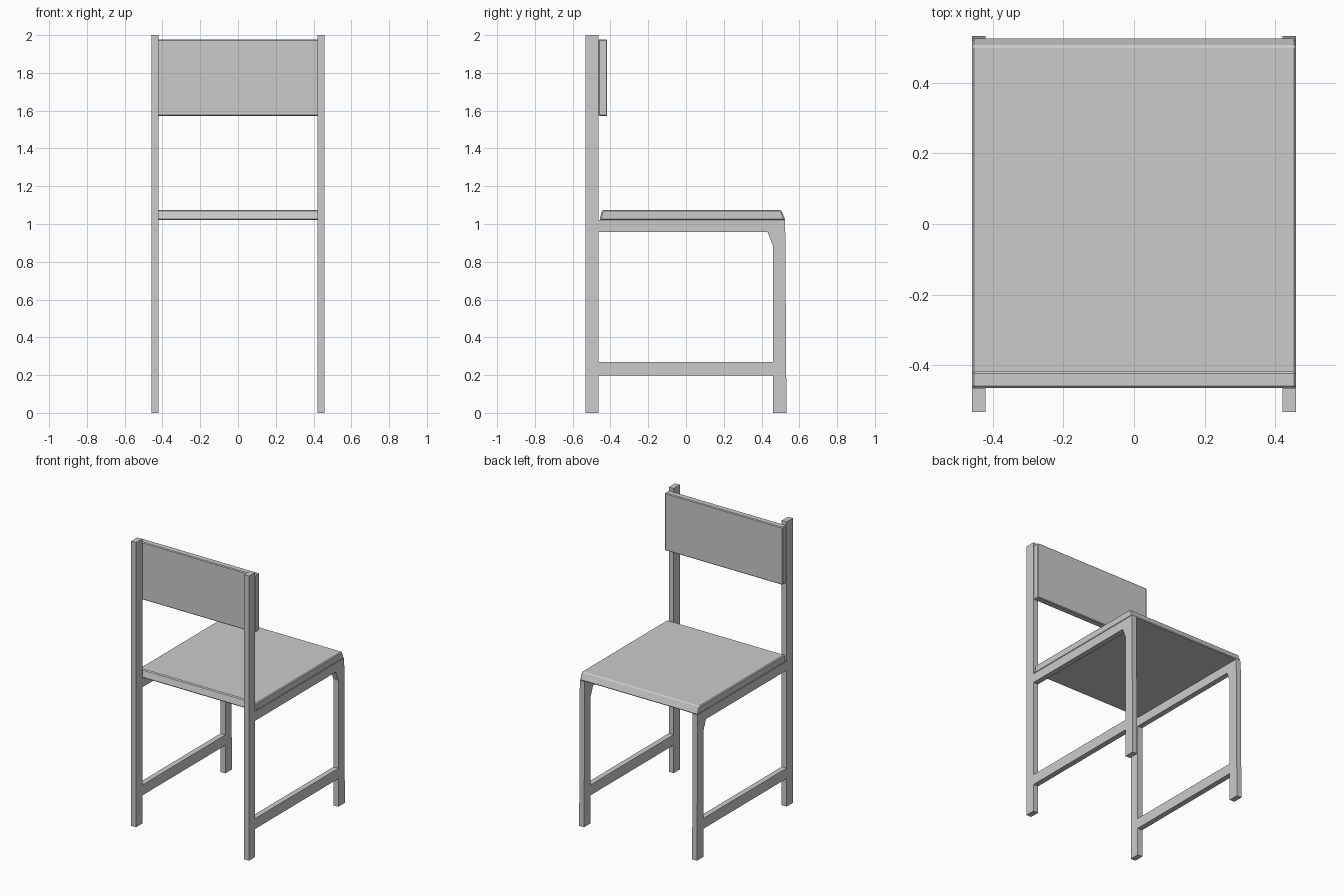
import bpy

if "Cube" in bpy.data.objects:
    bpy.data.objects.remove(bpy.data.objects["Cube"])


def profile_part(name, pts, x0, x1, mirror=False, bevel=0.0):
    """Extrude a (y, z) side profile from x0 to x1."""
    n = len(pts)
    verts = [(x, y, z) for x in (x0, x1) for y, z in pts]
    faces = [tuple(range(n))[::-1], tuple(range(n, 2 * n))]
    faces += [(i, (i + 1) % n, n + (i + 1) % n, n + i) for i in range(n)]
    mesh = bpy.data.meshes.new(name)
    mesh.from_pydata(verts, [], faces)
    obj = bpy.data.objects.new(name, mesh)
    bpy.context.collection.objects.link(obj)
    if bevel:
        mod = obj.modifiers.new("edge_bevel", 'BEVEL')
        mod.width = bevel
        mod.segments = 1
        mod.limit_method = 'ANGLE'
    if mirror:
        obj.modifiers.new("mirror", 'MIRROR').use_axis[0] = True
    return obj


def rect(y0, y1, z0, z1):
    return [(y0, z0), (y1, z0), (y1, z1), (y0, z1)]


INNER, OUTER = 0.42, 0.458

# Tall back posts
profile_part("back_post", rect(-0.532, -0.463, 0, 2.0), INNER, OUTER, mirror=True)

# Front leg and seat rail in one piece, with a braced inner corner
profile_part("front_leg_and_rail",
             [(-0.463, 0.957), (0.432, 0.957), (0.46, 0.885), (0.46, 0),
              (0.532, 0), (0.525, 1.02), (-0.463, 1.02)],
             INNER, OUTER, mirror=True)

# Low side stretchers
profile_part("side_stretcher", rect(-0.463, 0.46, 0.197, 0.27), INNER, OUTER, mirror=True)

# Seat slab with sloped front and back edges
profile_part("seat",
             [(-0.458, 1.02), (0.526, 1.02), (0.504, 1.074), (-0.444, 1.074)],
             -0.458, 0.458, bevel=0.006)

# Backrest panel, fixed to the front of the posts
profile_part("backrest", rect(-0.463, -0.417, 1.573, 1.977), -0.458, 0.458, bevel=0.005)
